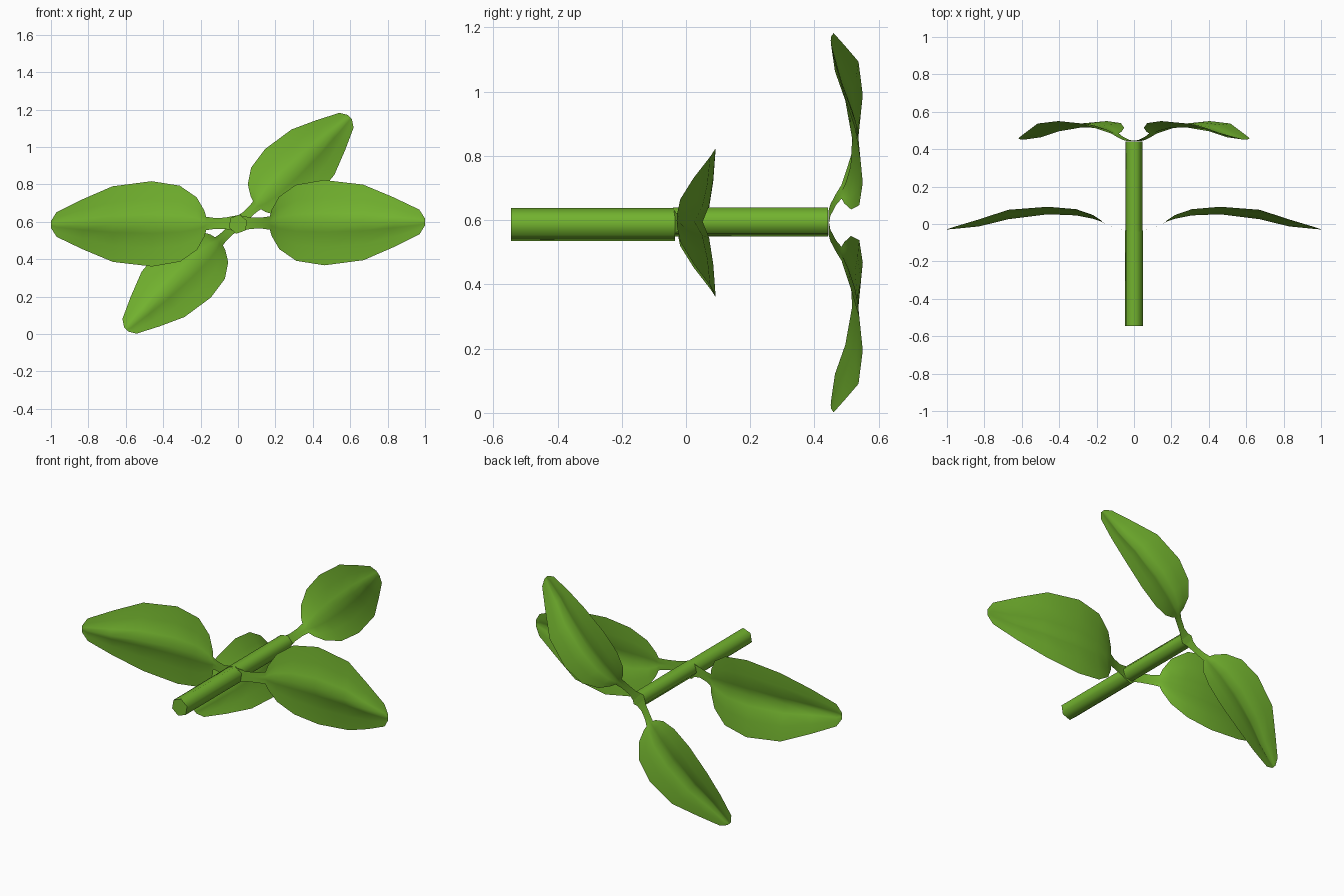
import bpy, bmesh, math

cube = bpy.data.objects.get("Cube")
if cube:
    bpy.data.objects.remove(cube)

leaf_green = bpy.data.materials.new("leaf green")
leaf_green.use_nodes = True
COLOR = (0.17, 0.45, 0.028, 1)
leaf_green.diffuse_color = COLOR
leaf_green.node_tree.nodes["Principled BSDF"].inputs["Base Color"].default_value = COLOR


def finish(bm, name, angle):
    """Turn a bmesh into a smooth shaded green object."""
    mesh = bpy.data.meshes.new(name)
    bm.to_mesh(mesh)
    bm.free()
    mesh.materials.append(leaf_green)
    obj = bpy.data.objects.new(name, mesh)
    bpy.context.collection.objects.link(obj)
    bpy.ops.object.select_all(action='DESELECT')
    obj.select_set(True)
    bpy.context.view_layer.objects.active = obj
    bpy.ops.object.shade_smooth_by_angle(angle=math.radians(angle))
    return obj


def stem(name, y0, y1, z, radius, turn):
    """Six-sided stem section running front to back."""
    bm = bmesh.new()
    rings = []
    for y in (y0, y1):
        rings.append([bm.verts.new((radius * math.cos(turn + k * math.pi / 3), y,
                                    z + radius * math.sin(turn + k * math.pi / 3)))
                      for k in range(6)])
    for k in range(6):
        n = (k + 1) % 6
        bm.faces.new((rings[0][k], rings[0][n], rings[1][n], rings[1][k]))
    bm.faces.new(rings[0])
    bm.faces.new(rings[1])
    bmesh.ops.recalc_face_normals(bm, faces=bm.faces)
    return finish(bm, name, 70)


# Leaf outline from stalk to tip: distance, half width, midrib depth, edge depth
LEAF = [
    (0.02, 0.040, 0.000, 0.000), (0.07, 0.030, 0.008, 0.008),
    (0.13, 0.030, 0.030, 0.030), (0.17, 0.036, 0.048, 0.050),
    (0.18, 0.070, 0.053, 0.060), (0.22, 0.140, 0.066, 0.086),
    (0.31, 0.203, 0.084, 0.117), (0.46, 0.228, 0.090, 0.130),
    (0.67, 0.202, 0.064, 0.114), (0.83, 0.134, 0.025, 0.062),
    (0.97, 0.066, 0.011, 0.020), (1.00, 0.018, 0.009, 0.010),
]
# Rounded fold: fraction across the half width, fraction of the fold depth
FOLD = [(0, 0), (0.22, 0.5), (0.58, 0.82), (1, 1)]
ACROSS = [(-t, d) for t, d in reversed(FOLD[1:])] + FOLD


def leaf(name, y, z, size, degrees):
    """Thin folded leaf with its stalk, pointing outwards at an angle."""
    c, s = math.cos(math.radians(degrees)), math.sin(math.radians(degrees))
    bm = bmesh.new()
    rows = []
    for along, half, mid, edge in LEAF:
        row = []
        for t, d in ACROSS:
            a, w = along * size, t * half * size
            depth = (mid + (edge - mid) * d) * size
            row.append(bm.verts.new((a * c - w * s, y + depth, z + a * s + w * c)))
        rows.append(row)
    for r0, r1 in zip(rows, rows[1:]):
        for k in range(len(ACROSS) - 1):
            bm.faces.new((r0[k], r1[k], r1[k + 1], r0[k + 1]))
    return finish(bm, name, 80)


# Stem in two sections
stem("front_stem", -0.545, -0.035, 0.587, 0.052, math.radians(80))
stem("rear_stem", -0.04, 0.442, 0.594, 0.047, math.radians(72))

# Opposite pairs of leaves
for side, turn in (("left", 0), ("right", 180)):
    leaf("front_leaf_" + side, -0.038, 0.592, 1.0, turn + 0.4)
    leaf("rear_leaf_" + side, 0.443, 0.592, 0.825, turn + 43.5)
